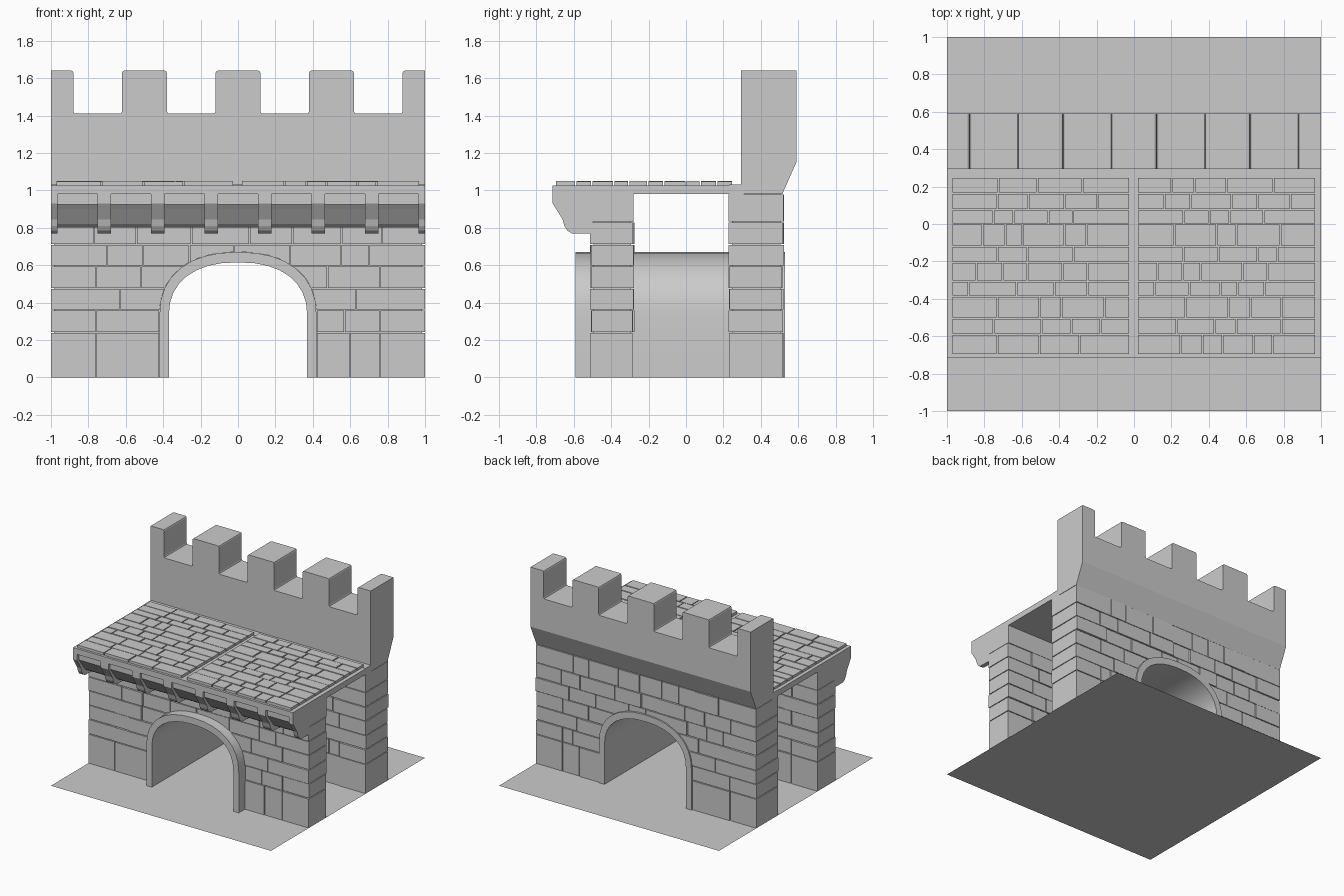
import bpy, bmesh, math, random

if "Cube" in bpy.data.objects:
    bpy.data.objects.remove(bpy.data.objects["Cube"])

rng = random.Random(7)
POW, SPRING = 2.3, 0.33          # arch curve exponent and springing height
OUT_A, OUT_B = 0.42, 0.34        # outer arch half width and rise
IN_A, IN_B = 0.37, 0.285         # inner arch half width and rise


def add_prism(bm, pts, axis, a, b):
    """Extrude a 2D outline along an axis from a to b."""
    place = {'x': lambda p, t: (t, p[0], p[1]),
             'y': lambda p, t: (p[0], t, p[1]),
             'z': lambda p, t: (p[0], p[1], t)}[axis]
    clean = []
    for p in pts:
        if not clean or math.dist(p, clean[-1]) > 1e-4:
            clean.append(p)
    if math.dist(clean[0], clean[-1]) < 1e-4:
        clean.pop()
    if len(clean) < 3:
        return
    va = [bm.verts.new(place(p, a)) for p in clean]
    vb = [bm.verts.new(place(p, b)) for p in clean]
    bm.faces.new(va)
    bm.faces.new(vb[::-1])
    for i in range(len(clean)):
        j = (i + 1) % len(clean)
        bm.faces.new((va[i], vb[i], vb[j], va[j]))


def rect(x0, y0, x1, y1):
    return [(x0, y0), (x1, y0), (x1, y1), (x0, y1)]


def finish(name, bm, smooth=False):
    bmesh.ops.recalc_face_normals(bm, faces=bm.faces[:])
    me = bpy.data.meshes.new(name)
    bm.to_mesh(me)
    bm.free()
    if smooth:
        me.polygons.foreach_set("use_smooth", [True] * len(me.polygons))
        me.set_sharp_from_angle(angle=math.radians(35))
    ob = bpy.data.objects.new(name, me)
    bpy.context.collection.objects.link(ob)
    return ob


def prism(name, pts, axis, a, b, smooth=False):
    bm = bmesh.new()
    add_prism(bm, pts, axis, a, b)
    return finish(name, bm, smooth)


def arch_line(a, b, n=16):
    """Open arch polyline from the right foot to the left foot."""
    pts = [(a, 0)]
    for i in range(n + 1):
        t = math.pi * i / n
        c, s = math.cos(t), max(math.sin(t), 0)
        pts.append((math.copysign(a * abs(c) ** (2 / POW), c), SPRING + b * s ** (2 / POW)))
    return pts + [(-a, 0)]


def arch_height(x):
    r = abs(x) / OUT_A
    return 0 if r >= 0.99999 else SPRING + OUT_B * (1 - r ** POW) ** (1 / POW)


def arch_width(z):
    r = max(z - SPRING, 0) / OUT_B
    return 0 if r >= 1 else OUT_A * (1 - r ** POW) ** (1 / POW)


def split(a, b, lo, hi):
    """Random joints from a to b."""
    cuts = [a]
    while b - cuts[-1] > hi + lo * 0.5:
        cuts.append(cuts[-1] + rng.uniform(lo, hi))
    return cuts + [b]


def stone_wall(name, y0, y1, courses, top):
    # recessed mortar core with the arch cut out
    core = [(-0.985, 0), (-0.985, top), (0.985, top), (0.985, 0)] + arch_line(OUT_A, OUT_B)
    prism(name + "_core", core, 'y', y0 + 0.015, y1 - 0.015)
    # stones laid in courses, trimmed along the arch
    bm = bmesh.new()
    g = 0.003
    for k, (z0, z1) in enumerate(zip(courses, courses[1:])):
        w = arch_width(z1)
        q = (0.76, 0.76, 0.63, 0.76, 0.70, 0.77, 0.66)[k % 7]
        if w > 0:
            runs = [[-1, -q] + split(-q, -w, 0.14, 0.30)[1:],
                    split(w, q, 0.14, 0.26) + [1]]
        else:
            runs = [[-1, -q] + split(-q, q, 0.15, 0.32)[1:] + [1]]
        za, zb = z0 + (g if z0 else 0), z1 - g
        for cuts in runs:
            for xa, xb in zip(cuts, cuts[1:]):
                xa += g if xa > -1 else 0
                xb -= g if xb < 1 else 0
                xs = [xa + (xb - xa) * i / 5 for i in range(6)] if za > 0.3 else [xa, xb]
                for s in (-1, 1):
                    for z in (za, (za + zb) / 2):
                        if z > 0.3 and xa < s * arch_width(z) < xb:
                            xs.append(s * arch_width(z))
                low = [(x, max(za, min(arch_height(x), zb))) for x in sorted(xs)]
                low = [p for i, p in enumerate(low) if p[1] > za or i in (0, len(low) - 1)
                       or low[i - 1][1] > za or low[i + 1][1] > za]
                add_prism(bm, low + [(xb, zb), (xa, zb)], 'y',
                          y0 + rng.uniform(-0.004, 0.006), y1 + rng.uniform(-0.006, 0.004))
    finish(name + "_stones", bm)


# ground sheet
bm = bmesh.new()
bm.faces.new([bm.verts.new((x, y, 0)) for x, y in rect(-1, -1, 1, 1)])
finish("ground_sheet", bm)

# front and back walls
levels = [0, 0.24, 0.36, 0.475, 0.595, 0.71, 0.83]
stone_wall("front_wall", -0.51, -0.28, levels, 0.98)
stone_wall("back_wall", 0.23, 0.52, levels + [0.98], 0.98)
prism("front_wall_top", rect(-1, 0.83, 1, 0.985), 'y', -0.505, -0.28)
prism("back_wall_top", rect(-1, 0.975, 1, 1.03), 'y', 0.23, 0.31)

# arched passage lining
prism("arch_tunnel", arch_line(OUT_A, OUT_B) + arch_line(IN_A, IN_B)[::-1],
      'y', -0.59, 0.53, smooth=True)

# walkway slab
prism("walkway_slab", rect(-0.715, 0.98, 0.3, 1.027), 'x', -1, 1)

# paving tiles in two panels
bm = bmesh.new()
rows = [-0.70, -0.59, -0.505, -0.385, -0.305, -0.205, -0.12, 0.0, 0.075, 0.165, 0.25]
for px0, px1 in ((-0.975, -0.022), (0.018, 0.972)):
    for ya, yb in zip(rows, rows[1:]):
        cuts = split(px0, px1, 0.09, 0.26)
        for xa, xb in zip(cuts, cuts[1:]):
            add_prism(bm, rect(xa + 0.004, ya + 0.004, xb - 0.004, yb - 0.004), 'z',
                      1.02, 1.05 - rng.uniform(0, 0.004))
finish("paving_tiles", bm)

# cornice: continuous cove band with corbels in front of it
cove = [(-0.50, 1.005), (-0.69, 1.005), (-0.69, 0.925), (-0.67, 0.90), (-0.61, 0.82),
        (-0.58, 0.80), (-0.50, 0.80)]
prism("cornice_band", cove, 'x', -0.995, 0.995)
corbel = [(-0.41, 1.0), (-0.713, 1.0), (-0.713, 0.93), (-0.66, 0.845), (-0.65, 0.81),
          (-0.635, 0.785), (-0.61, 0.77), (-0.50, 0.768), (-0.50, 0.83), (-0.41, 0.83)]
bm = bmesh.new()
for i in range(8):
    c = -1 + 2 * i / 7
    add_prism(bm, corbel, 'x', max(c - 0.036, -1), min(c + 0.036, 1))
finish("corbels", bm)

# battlement parapet: crenellated outline, flared at the back
outline = [(1, 0.98), (-1, 0.98), (-1, 1.64)]
for c in (-0.75, -0.25, 0.25, 0.75):
    l, r = c - 0.13, c + 0.13
    outline += [(l, 1.64), (l, 1.41), (r, 1.41), (r, 1.64)]
outline.append((1, 1.64))
bm = bmesh.new()
add_prism(bm, outline, 'y', 0.295, 0.59)
corners = [e for e in bm.edges if abs(e.verts[0].co.y - e.verts[1].co.y) > 0.1
           and e.verts[0].co.z > 1.2 and abs(e.verts[0].co.x) < 0.99]
bmesh.ops.bevel(bm, geom=corners, offset=0.012, segments=2, profile=0.5, affect='EDGES')
bmesh.ops.bisect_plane(bm, geom=bm.verts[:] + bm.edges[:] + bm.faces[:],
                       plane_co=(0, 0, 1.15), plane_no=(0, 0, 1))
for v in bm.verts:
    if v.co.z < 1.0 and v.co.y > 0.5:
        v.co.y = 0.515
finish("battlement_parapet", bm)
